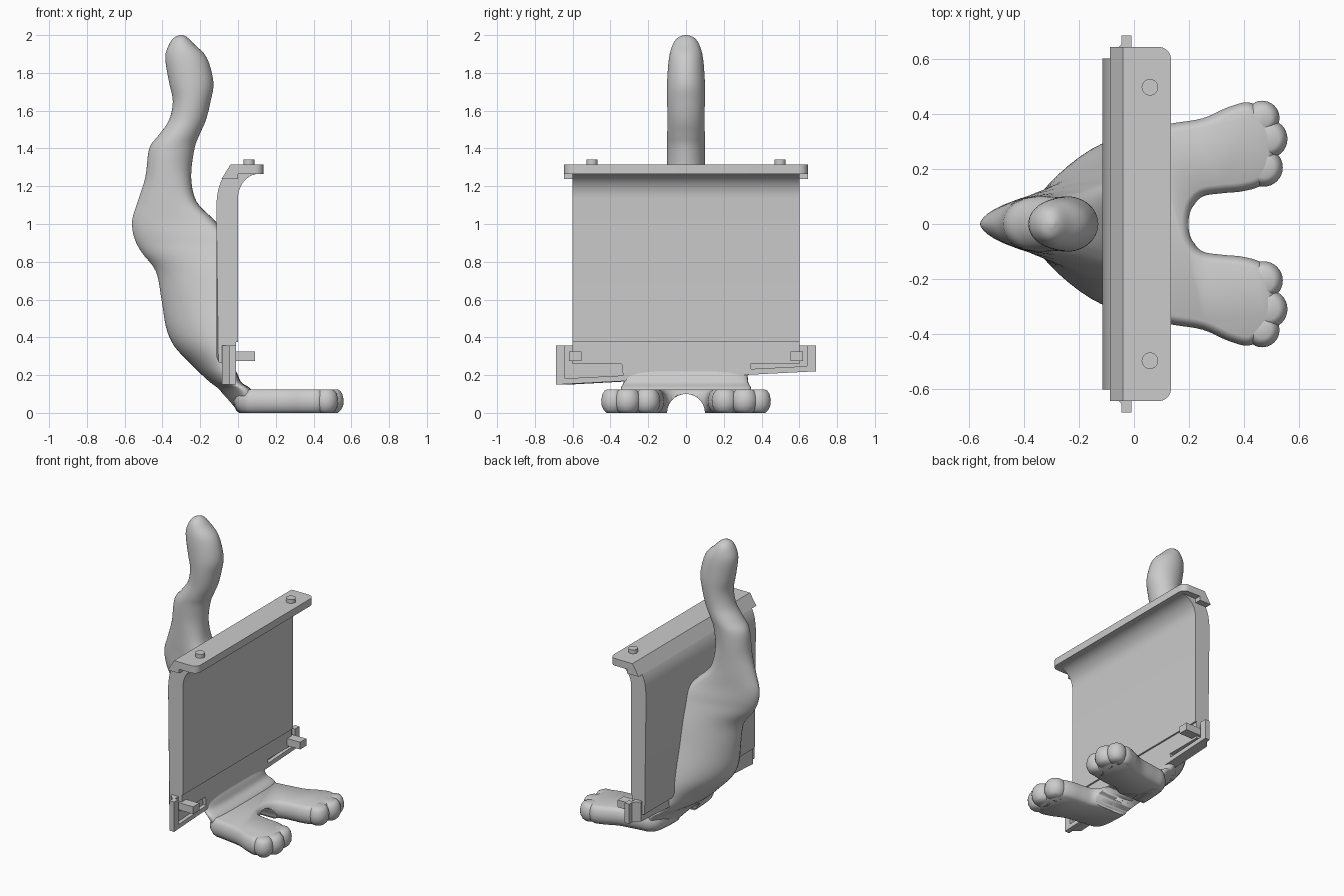
import bpy, bmesh, math
from mathutils import Vector

cube = bpy.data.objects.get("Cube")
if cube:
    bpy.data.objects.remove(cube, do_unlink=True)

grey = bpy.data.materials.new("plain grey")
grey.use_nodes = True
grey.diffuse_color = (0.6, 0.6, 0.6, 1)
grey.node_tree.nodes["Principled BSDF"].inputs["Base Color"].default_value = (0.6, 0.6, 0.6, 1)


def finish(name, bm, angle=35):
    bmesh.ops.recalc_face_normals(bm, faces=bm.faces)
    mesh = bpy.data.meshes.new(name)
    bm.to_mesh(mesh)
    bm.free()
    mesh.materials.append(grey)
    obj = bpy.data.objects.new(name, mesh)
    bpy.context.collection.objects.link(obj)
    bpy.ops.object.select_all(action='DESELECT')
    obj.select_set(True)
    bpy.context.view_layer.objects.active = obj
    bpy.ops.object.shade_smooth_by_angle(angle=math.radians(angle))
    return obj


def loft(rings):
    """Skin closed rings of points and cap both ends."""
    bm = bmesh.new()
    rows = [[bm.verts.new(p) for p in ring] for ring in rings]
    n = len(rows[0])
    for a, b in zip(rows, rows[1:]):
        for i in range(n):
            j = (i + 1) % n
            bm.faces.new((a[i], a[j], b[j], b[i]))
    bm.faces.new(rows[0])
    bm.faces.new(rows[-1])
    return bm


def prism(profile, axis, lo, hi):
    """Extrude an (x, z) profile along y, or a (y, z) profile along x."""
    place = (lambda p, w: (p[0], w, p[1])) if axis == 'y' else (lambda p, w: (w, p[0], p[1]))
    return loft([[place(p, w) for p in profile] for w in (lo, hi)])


def box(name, x, y, z):
    corners = [(x[0], z[0]), (x[1], z[0]), (x[1], z[1]), (x[0], z[1])]
    return finish(name, prism(corners, 'y', *y))


def bevel(bm, rule, size):
    edges = [e for e in bm.edges if rule(*[v.co for v in e.verts])]
    bmesh.ops.bevel(bm, geom=edges, offset=size, segments=6, profile=0.5, affect='EDGES')


def spline(points, steps, closed=False):
    """Smooth curve through the points."""
    pts = [Vector(p) for p in points]
    n = len(pts)
    get = (lambda i: pts[i % n]) if closed else (lambda i: pts[max(0, min(n - 1, i))])
    out = []
    for i in range(n if closed else n - 1):
        a, b, c, d = (get(i + k) for k in (-1, 0, 1, 2))
        for s in range(steps):
            t = s / steps
            out.append(b + (c - a) * t / 2 + (a * 2 - b * 5 + c * 4 - d) * t * t / 2
                       + (b * 3 - a - c * 3 + d) * t ** 3 / 2)
    return out if closed else out + [pts[-1]]


# Tail-like body: height, back x, front x, half width
sections = [
    (2.0, -.31, -.29, .01), (1.985, -.34, -.265, .045), (1.95, -.365, -.23, .07),
    (1.88, -.385, -.165, .09), (1.75, -.365, -.13, .1), (1.65, -.345, -.145, .1),
    (1.55, -.365, -.17, .097), (1.47, -.42, -.205, .1), (1.4, -.47, -.23, .1),
    (1.25, -.49, -.248, .1), (1.12, -.53, -.22, .105), (1.02, -.56, -.125, .12),
    (.93, -.55, -.05, .15), (.85, -.51, -.03, .175), (.75, -.435, -.03, .205),
    (.6, -.405, -.03, .24), (.45, -.38, -.03, .28), (.35, -.335, -.03, .3),
    (.25, -.24, -.02, .31), (.2, -.19, 0, .325), (.16, -.145, .02, .33),
    (.125, -.1, .07, .345), (.06, -.05, .1, .33), (0, 0, .1, .3)]


def body_ring(section, sides=48):
    z, back, front, wide = section
    low = max(0, min(1, (1.3 - z) / .4))
    middle = (back + front) / 2 * (1 - low) + (front - .05) * low
    ring = []
    for i in range(sides):
        a = math.tau * i / sides
        c, s = math.cos(a), math.sin(a)
        power = 2 + 2 * low if c > 0 else 2 - .4 * low
        reach = front - middle if c > 0 else middle - back
        ring.append((middle + reach * math.copysign(abs(c) ** (2 / power), c),
                     wide * math.copysign(abs(s) ** (2 / power), s), z))
    return ring


body = finish("body", loft([body_ring(s) for s in spline(sections, 4)]), 60)


# Feet and toes: outlines with bulging sides
def padded(name, outline):
    n = len(outline)
    rings = []
    for z, inset in ((0, .03), (.015, .014), (.04, .002), (.07, 0), (.1, .007), (.117, .018), (.125, .032)):
        ring = []
        for i, p in enumerate(outline):
            t = (outline[(i + 1) % n] - outline[i - 1]).normalized()
            ring.append((p.x + t.y * inset, p.y - t.x * inset, z))
        rings.append(ring)
    return finish(name, loft(rings), 50)


half = [(.205, 0), (.215, .06), (.25, .1), (.32, .112), (.4, .12), (.47, .145), (.51, .21),
        (.52, .3), (.5, .37), (.43, .44), (.35, .428), (.25, .385), (.13, .365), (.03, .34), (-.02, .22)]
outline = half + [(x, -y) for x, y in reversed(half[1:])]
# inset direction expects a clockwise-free (inward to the right-hand normal) order
curve = list(reversed(spline(outline, 5, True)))
area = sum(p.x * q.y - q.x * p.y for p, q in zip(curve, curve[1:] + curve[:1]))
if area > 0:
    curve.reverse()
feet = padded("feet", curve)
for side, word in ((1, "left"), (-1, "right")):
    for toe, x, y, r in (("outer", .467, .386, .063), ("middle", .488, .31, .071), ("inner", .472, .206, .07)):
        circle = [Vector((x + r * math.cos(a), side * y - r * math.sin(a)))
                  for a in (math.tau * k / 32 for k in range(32))]
        padded(f"{word}_{toe}_toe", circle)

# Arch between the feet
arch = finish("arch_cutter", prism([(.1 * math.cos(a), .1 * math.sin(a)) for a in
                                    (math.tau * k / 40 for k in range(40))], 'x', -.5, .7))
arch.hide_render = True
arch.hide_viewport = True
for obj in (body, feet):
    cut = obj.modifiers.new("arch", 'BOOLEAN')
    cut.operation = 'DIFFERENCE'
    cut.solver = 'EXACT'
    cut.object = arch

# Upright panel with a flared top
front_flare = [(.11 - .11 * math.cos(a), 1.135 + .13 * math.sin(a)) for a in
               (math.pi / 2 * k / 10 for k in range(11))]
back_flare = spline([(-.04, 1.3), (-.08, 1.245), (-.105, 1.18), (-.115, 1.1)], 4)
profile = [(-.01, .26), (-.01, .375), (0, .376)] + front_flare + [tuple(p) for p in back_flare]
profile += [(-.115, .3), (-.104, .27), (-.08, .26)]
bm = prism(profile, 'y', -.602, .602)
bevel(bm, lambda a, b: a.x < -.11 and b.x < -.11 and abs(a.z - b.z) > .5, .03)
finish("panel", bm)

# Top flange with rounded outer corners
bm = prism([(-.04, 1.315), (.135, 1.315), (.135, 1.265), (0, 1.265), (0, 1.237), (-.088, 1.237)], 'y', -.645, .645)
bevel(bm, lambda a, b: a.x > .13 and b.x > .13 and abs(a.z - b.z) > .01, .045)
finish("top_flange", bm)


# Slanted bottom tray
def floor(y):
    return .185 + .051 * y


bm = prism([(-.687, floor(-.687)), (.687, floor(.687)), (.687, .357), (.6, .357), (.6, .3),
            (-.6, .3), (-.6, .357), (-.687, .357)], 'x', -.085, -.035)
for v in bm.verts:
    if abs(v.co.y) > .65:
        v.co.y = math.copysign(.615 if v.co.x < -.06 else .665, v.co.y)
finish("tray_back", bm)
finish("tray_middle", prism([(-.33, floor(-.33)), (.35, floor(.35)), (.335, .3), (-.345, .3)], 'x', -.06, -.01))
for side, word in ((1, "left"), (-1, "right")):
    outer, inner = side * .687, side * .64
    rim = [(outer, .357), (outer, floor(outer)), (side * .32, floor(side * .32)),
           (side * .32, floor(side * .32) + .03), (inner, floor(inner) + .03), (inner, .357)]
    finish(word + "_tray_rim", prism(rim, 'x', -.045, -.01))
    box(word + "_tray_peg", (-.04, .09), sorted((side * .553, side * .62)), (.275, .325))
    # Round stud on the flange
    stud = [[(.058 + .03 * math.cos(a), side * .498 + .03 * math.sin(a), z) for a in
             (math.tau * k / 32 for k in range(32))] for z in (1.3, 1.342)]
    finish(word + "_stud", loft(stud))
